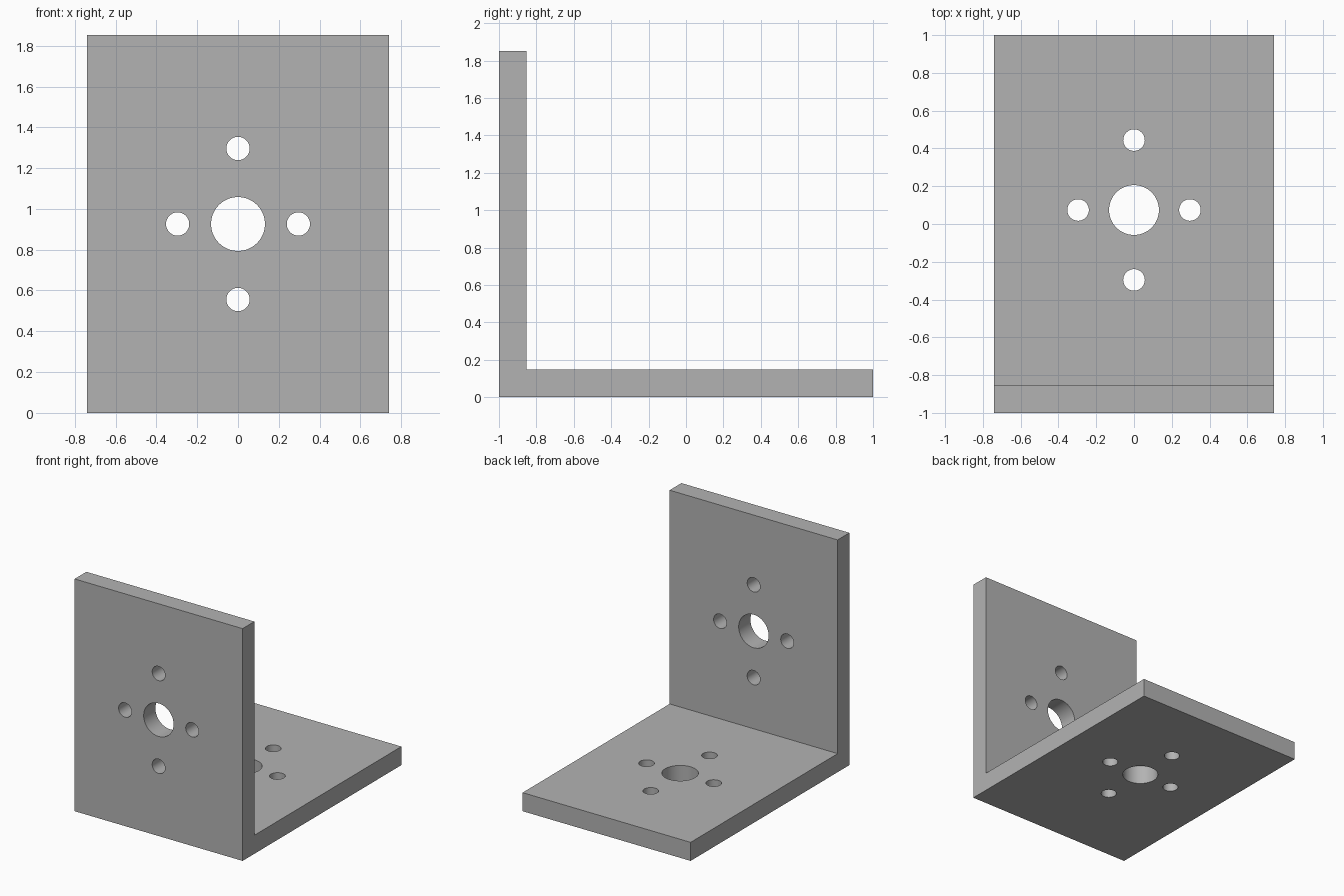
import bpy, bmesh
from math import radians
from mathutils import Matrix, Vector

if "Cube" in bpy.data.objects:
    bpy.data.objects.remove(bpy.data.objects["Cube"], do_unlink=True)

WIDTH, HEIGHT, THICK = 1.482, 1.852, 0.148
BIG_R, SMALL_R = 0.132, 0.057
SPREAD_X, SPREAD_LONG = 0.296, 0.37

grey = bpy.data.materials.new("plain grey")
grey.use_nodes = True
colour = (0.45, 0.45, 0.45, 1)
grey.diffuse_color = colour
grey.node_tree.nodes["Principled BSDF"].inputs["Base Color"].default_value = colour


def add_object(name, bm):
    bmesh.ops.recalc_face_normals(bm, faces=bm.faces)
    mesh = bpy.data.meshes.new(name)
    bm.to_mesh(mesh)
    bm.free()
    mesh.materials.append(grey)
    obj = bpy.data.objects.new(name, mesh)
    bpy.context.collection.objects.link(obj)
    return obj


# Angle bracket: L profile extruded across the width
bm = bmesh.new()
inner = -1 + THICK
profile = [(-1, 0), (1, 0), (1, THICK), (inner, THICK), (inner, HEIGHT), (-1, HEIGHT)]
face = bm.faces.new([bm.verts.new((-WIDTH / 2, y, z)) for y, z in profile])
side = bmesh.ops.extrude_face_region(bm, geom=[face])["geom"]
bmesh.ops.translate(bm, vec=(WIDTH, 0, 0),
                    verts=[v for v in side if isinstance(v, bmesh.types.BMVert)])
bracket = add_object("angle_bracket", bm)

# Hole pattern: one large bore with four bolt holes, through each plate
holes = [(0, 0, BIG_R), (-SPREAD_X, 0, SMALL_R), (SPREAD_X, 0, SMALL_R),
         (0, -SPREAD_LONG, SMALL_R), (0, SPREAD_LONG, SMALL_R)]
plates = [Matrix.Translation((0, 1 - HEIGHT / 2, THICK / 2)),
          Matrix.Translation((0, -1 + THICK / 2, HEIGHT / 2)) @ Matrix.Rotation(radians(90), 4, "X")]
bm = bmesh.new()
for plate in plates:
    for x, y, radius in holes:
        bmesh.ops.create_cone(bm, cap_ends=True, segments=64, radius1=radius, radius2=radius,
                              depth=THICK * 2, matrix=plate @ Matrix.Translation(Vector((x, y, 0))))
cutter = add_object("hole_cutter", bm)
cutter.hide_render = True

# Cut the holes and keep only the finished bracket
cut = bracket.modifiers.new("holes", "BOOLEAN")
cut.operation, cut.solver, cut.object = "DIFFERENCE", "EXACT", cutter
bpy.ops.object.select_all(action="DESELECT")
bracket.select_set(True)
bpy.context.view_layer.objects.active = bracket
bpy.ops.object.modifier_apply(modifier=cut.name)
bpy.data.objects.remove(cutter, do_unlink=True)
bpy.ops.object.shade_smooth_by_angle(angle=radians(30))
